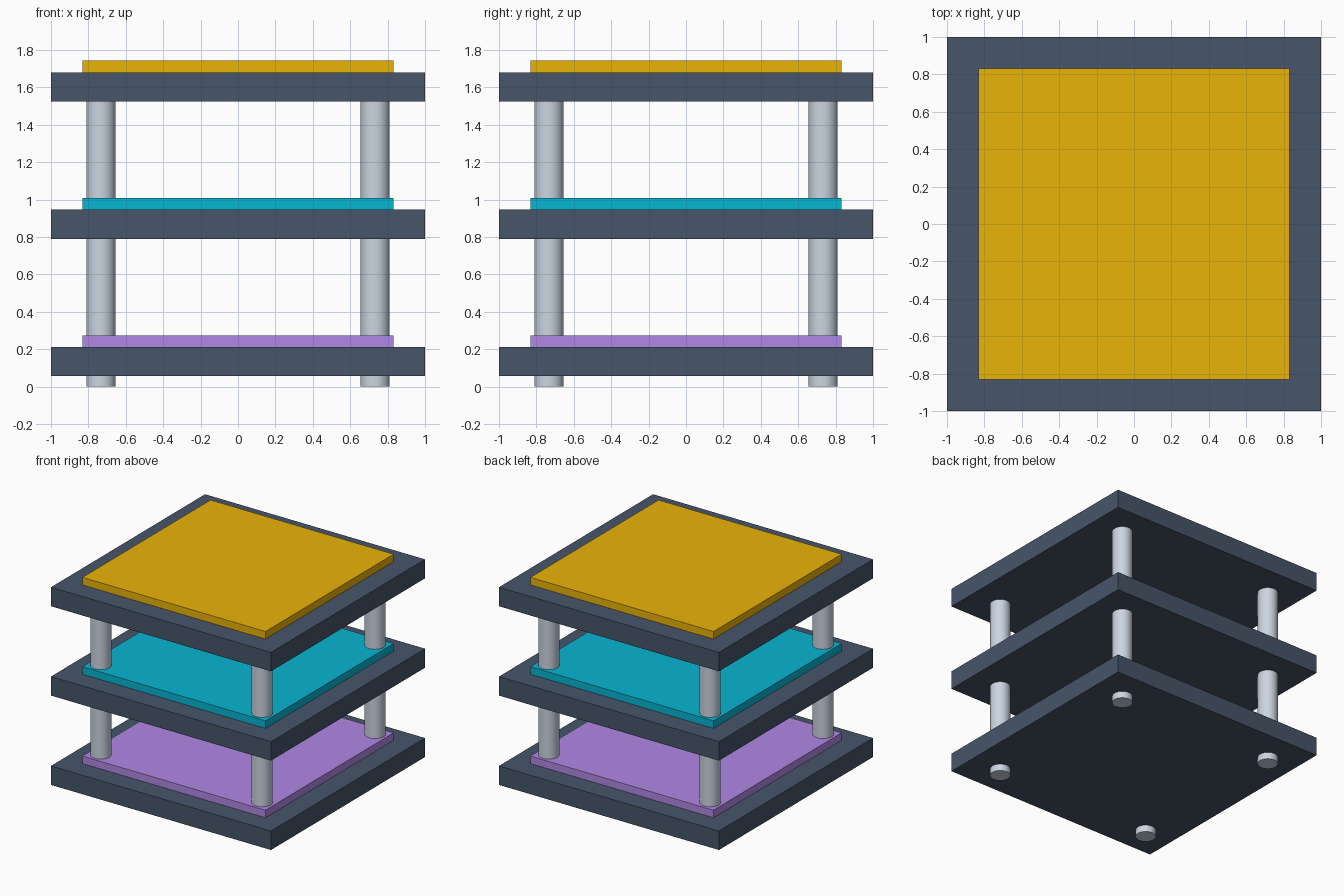
import bpy
from math import radians

if "Cube" in bpy.data.objects:
    bpy.data.objects.remove(bpy.data.objects["Cube"])


def material(name, rgb):
    # sRGB 0-255 to linear
    mat = bpy.data.materials.new(name)
    mat.diffuse_color = [((c / 255 + 0.055) / 1.055) ** 2.4 for c in rgb] + [1.0]
    mat.use_nodes = True
    mat.node_tree.nodes["Principled BSDF"].inputs["Base Color"].default_value = mat.diffuse_color
    return mat


def slab(name, half, z0, z1, mat):
    bpy.ops.mesh.primitive_cube_add(size=1, location=(0, 0, (z0 + z1) / 2))
    ob = bpy.context.object
    ob.name = name
    ob.scale = (2 * half, 2 * half, z1 - z0)
    bpy.ops.object.transform_apply(location=False, rotation=False, scale=True)
    ob.data.materials.append(mat)


SLATE = material("slate", (71, 85, 105))
STEEL = material("steel", (203, 213, 225))
LEVELS = [
    ("lower", material("purple", (176, 137, 230))),
    ("middle", material("cyan", (6, 182, 212))),
    ("upper", material("yellow", (234, 179, 8))),
]

# Three shelves, each with a coloured panel on top
for i, (level, colour) in enumerate(LEVELS):
    z = 0.057 + 0.734 * i
    slab(level + "_shelf", 1.0, z, z + 0.156, SLATE)
    slab(level + "_panel", 0.832, z + 0.156, z + 0.218, colour)

# Four round corner posts, ending inside the top shelf
HEIGHT = 1.60
for side, x in (("left", -0.733), ("right", 0.733)):
    for end, y in (("front", -0.733), ("back", 0.733)):
        bpy.ops.mesh.primitive_cylinder_add(
            vertices=32, radius=0.078, depth=HEIGHT, location=(x, y, HEIGHT / 2))
        post = bpy.context.object
        post.name = f"{end}_{side}_post"
        post.data.materials.append(STEEL)
        bpy.ops.object.shade_smooth_by_angle(angle=radians(30))
